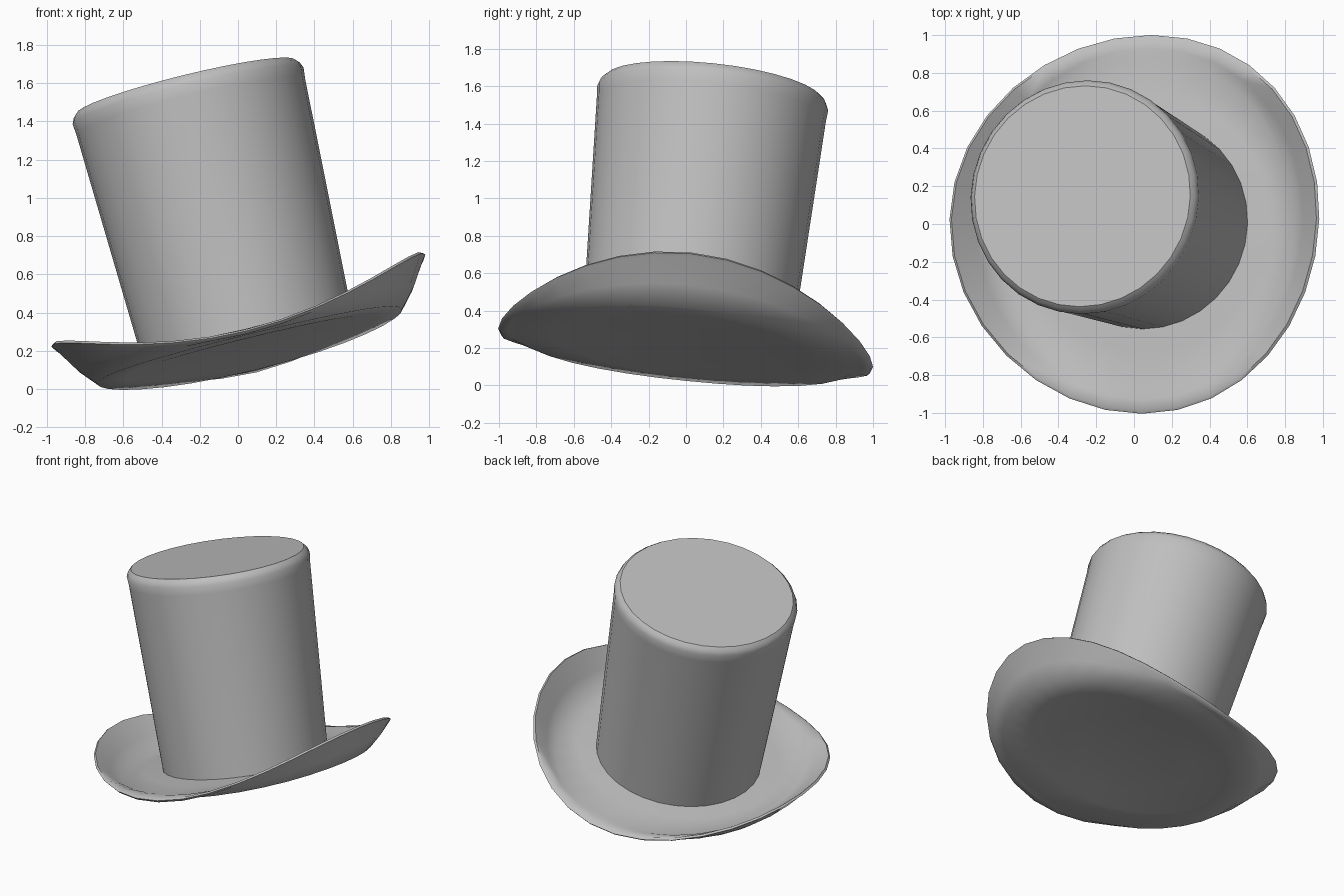
import bpy, bmesh, math
from mathutils import Vector, Matrix

if "Cube" in bpy.data.objects:
    bpy.data.objects.remove(bpy.data.objects["Cube"])

SEGMENTS = 32

felt = bpy.data.materials.new("grey_felt")
felt.use_nodes = True
felt.diffuse_color = (0.52, 0.52, 0.52, 1)
felt.node_tree.nodes["Principled BSDF"].inputs["Base Color"].default_value = felt.diffuse_color

# Tilted frame shared by crown and brim
up = Vector((-0.246, 0.108, 1)).normalized()
side = Vector((1, 0, 0.246)).normalized()
back = up.cross(side)
tilt = Matrix((side, back, up)).transposed().to_4x4()
tilt.translation = (0.062, 0.0, 0.22)


def lathe(name, profile, smooth_angle):
    """Skin rings given by profile(angle) -> [(radius, height), ...], capping both ends."""
    bm = bmesh.new()
    columns = []
    for i in range(SEGMENTS):
        a = math.tau * i / SEGMENTS
        columns.append([bm.verts.new((r * math.cos(a), r * math.sin(a), h)) for r, h in profile(a)])
    for i, col in enumerate(columns):
        nxt = columns[(i + 1) % SEGMENTS]
        for j in range(len(col) - 1):
            bm.faces.new((col[j], nxt[j], nxt[j + 1], col[j + 1]))
    bm.faces.new([c[0] for c in reversed(columns)])
    bm.faces.new([c[-1] for c in columns])
    bmesh.ops.recalc_face_normals(bm, faces=bm.faces)
    mesh = bpy.data.meshes.new(name)
    bm.to_mesh(mesh)
    bm.free()
    mesh.transform(tilt)
    mesh.materials.append(felt)
    obj = bpy.data.objects.new(name, mesh)
    bpy.context.collection.objects.link(obj)
    bpy.ops.object.select_all(action='DESELECT')
    obj.select_set(True)
    bpy.context.view_layer.objects.active = obj
    bpy.ops.object.shade_smooth_by_angle(angle=math.radians(smooth_angle))


# Crown: slightly flared drum, rounded under a crisp flat top
def crown_profile(a):
    return [(0.56, 0.01), (0.616, 1.3), (0.622, 1.36), (0.609, 1.39), (0.588, 1.41)]


# Brim: disc sagging at front and back, with the left and right sides curled upward
def brim_profile(a):
    across, along = math.cos(a) ** 2, math.sin(a) ** 2
    lift = 0.25 * across - 0.022 * along
    sag = -0.03 * along
    flat = 0.82 + 0.09 * along
    mid = (flat + 1) / 2
    bend = sag + 0.42 * (lift - sag)
    under = [(0.45, -0.006), (0.68, 0.6 * sag - 0.006), (flat, sag), (mid, bend), (0.995, lift - 0.012)]
    rim = [(1.008, lift + 0.002), (0.995, lift + 0.012)]
    over = [(mid - 0.02, bend + 0.026), (flat - 0.02, sag + 0.026), (0.68, 0.6 * sag + 0.02), (0.45, 0.02)]
    return under + rim + over


lathe("crown", crown_profile, 35)
lathe("brim", brim_profile, 65)
